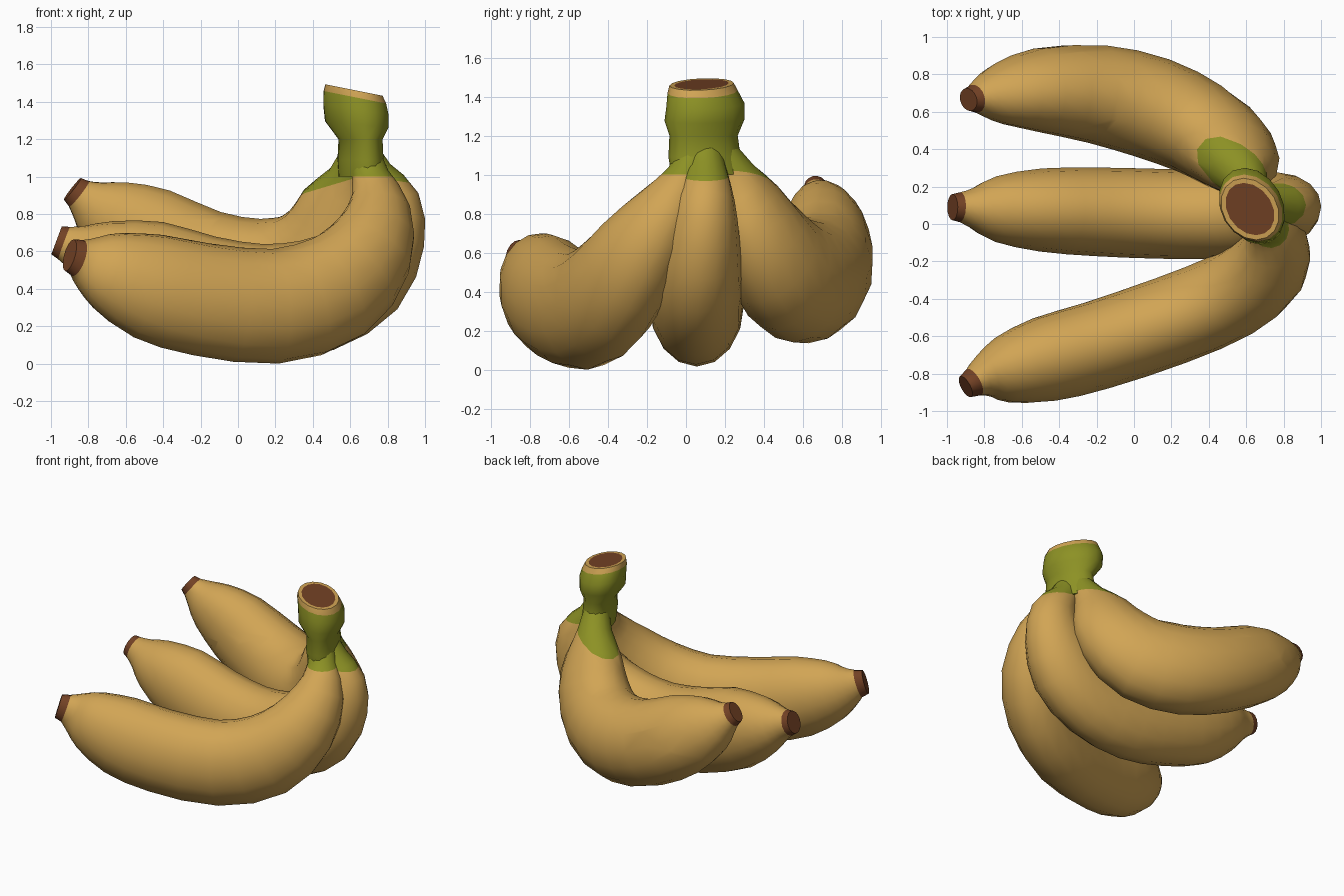
import bpy
import bmesh
from math import cos, sin, pi, radians
from mathutils import Vector

cube = bpy.data.objects.get("Cube")
if cube:
    bpy.data.objects.remove(cube)


def make_material(name, color):
    mat = bpy.data.materials.new(name)
    mat.use_nodes = True
    mat.diffuse_color = color
    mat.node_tree.nodes["Principled BSDF"].inputs["Base Color"].default_value = color
    return mat


MATERIALS = [
    make_material("ripe yellow", (0.64, 0.375, 0.09, 1)),
    make_material("stem green", (0.265, 0.285, 0.018, 1)),
    make_material("dry brown", (0.17, 0.053, 0.018, 1)),
]
YELLOW, GREEN, BROWN = range(3)
SIDES = 16


def loft(bm, rings):
    """Skin a list of rings; returns the bands of faces and the two caps."""
    loops = [[bm.verts.new(p) for p in ring] for ring in rings]
    bands = []
    for a, b in zip(loops, loops[1:]):
        n = len(a)
        bands.append([bm.faces.new((a[i], a[(i + 1) % n], b[(i + 1) % n], b[i]))
                      for i in range(n)])
    caps = bm.faces.new(loops[0]), bm.faces.new(loops[-1])
    bmesh.ops.recalc_face_normals(bm, faces=bm.faces)
    return bands, caps


def finish(bm, name):
    mesh = bpy.data.meshes.new(name)
    bm.to_mesh(mesh)
    bm.free()
    for mat in MATERIALS:
        mesh.materials.append(mat)
    obj = bpy.data.objects.new(name, mesh)
    bpy.context.collection.objects.link(obj)
    bpy.ops.object.select_all(action="DESELECT")
    obj.select_set(True)
    bpy.context.view_layer.objects.active = obj
    bpy.ops.object.shade_smooth_by_angle(angle=radians(48))


def add_midpoints(rows):
    """Put a smoothly curved middle row between neighbours, past the tip."""
    result = rows[:2]
    for i in range(1, len(rows) - 1):
        a, b, c = rows[i - 1], rows[i], rows[i + 1]
        d = rows[min(i + 2, len(rows) - 1)]
        middle = [(9 * (q + r) - p - s) / 16 for p, q, r, s in zip(a, b, c, d)]
        result += [middle, c]
    return result


def banana(name, cut_point, cut_normal, path):
    """Sweep an oval along path rows of x, y, z, tall radius, wide radius."""
    path = add_midpoints(path)
    points = [Vector(row[:3]) for row in path]
    heading = points[-1] - points[0]
    side_axis = Vector((-heading.y, heading.x, 0)).normalized()
    rings = []
    for i, (p, row) in enumerate(zip(points, path)):
        before, after = points[max(i - 1, 0)], points[min(i + 1, len(points) - 1)]
        along = (after - before).normalized()
        side = (side_axis - along * side_axis.dot(along)).normalized()
        up = along.cross(side)
        rings.append([p + up * row[3] * sin(2 * pi * k / SIDES)
                      + side * row[4] * cos(2 * pi * k / SIDES) for k in range(SIDES)])
    bm = bmesh.new()
    bands, caps = loft(bm, rings)
    # dark blossom end
    for face in bands[0] + [caps[0]]:
        face.material_index = BROWN
    # green neck above a slanted cut
    point, normal = Vector(cut_point), Vector(cut_normal)
    bmesh.ops.bisect_plane(bm, geom=bm.verts[:] + bm.edges[:] + bm.faces[:],
                           plane_co=point, plane_no=normal)
    for face in bm.faces:
        c = face.calc_center_median()
        if (c - point).dot(normal) > 0 and c.x > 0.3:
            face.material_index = GREEN
    finish(bm, name)


# Three fruits, each listed from blossom end to neck
banana("front_banana", (0.7, 0, 1.0), (0, 0, 1), [
    (-0.90, -0.87, 0.58, 0.088, 0.063), (-0.855, -0.845, 0.565, 0.102, 0.08),
    (-0.79, -0.81, 0.535, 0.155, 0.12), (-0.69, -0.78, 0.495, 0.22, 0.18),
    (-0.48, -0.725, 0.415, 0.288, 0.229), (-0.20, -0.65, 0.345, 0.303, 0.238),
    (0.20, -0.515, 0.307, 0.307, 0.24), (0.52, -0.38, 0.405, 0.30, 0.235),
    (0.705, -0.24, 0.61, 0.25, 0.215), (0.755, -0.095, 0.83, 0.175, 0.155),
    (0.71, 0.0, 1.0, 0.105, 0.095), (0.66, 0.06, 1.18, 0.08, 0.08)])
banana("middle_banana", (0.8, 0.1, 0.985), (0.15, 0, 1), [
    (-0.97, 0.09, 0.66, 0.08, 0.07), (-0.93, 0.09, 0.645, 0.092, 0.08),
    (-0.86, 0.085, 0.62, 0.125, 0.11), (-0.74, 0.08, 0.575, 0.20, 0.175),
    (-0.50, 0.075, 0.485, 0.29, 0.222), (-0.20, 0.065, 0.385, 0.305, 0.237),
    (0.12, 0.055, 0.328, 0.312, 0.24), (0.42, 0.05, 0.365, 0.305, 0.237),
    (0.66, 0.06, 0.495, 0.28, 0.228), (0.785, 0.085, 0.70, 0.222, 0.19),
    (0.80, 0.10, 0.87, 0.17, 0.15), (0.72, 0.10, 1.02, 0.105, 0.11),
    (0.65, 0.09, 1.18, 0.08, 0.08)])
banana("back_banana", (0.6, 0.25, 0.985), (-0.3, 0, 1), [
    (-0.885, 0.665, 0.935, 0.075, 0.06), (-0.85, 0.67, 0.908, 0.088, 0.075),
    (-0.80, 0.68, 0.87, 0.125, 0.11), (-0.70, 0.695, 0.80, 0.205, 0.165),
    (-0.50, 0.715, 0.685, 0.28, 0.225), (-0.20, 0.695, 0.53, 0.303, 0.265),
    (0.10, 0.62, 0.455, 0.32, 0.275), (0.35, 0.51, 0.495, 0.32, 0.258),
    (0.50, 0.40, 0.66, 0.285, 0.228), (0.555, 0.315, 0.845, 0.23, 0.175),
    (0.60, 0.235, 1.0, 0.12, 0.12), (0.64, 0.15, 1.16, 0.08, 0.08)])

# Shared stem: rows of z, centre x, centre y, x radius, y radius, tilt of the ring
stem_rows = [
    (1.0, 0.66, 0.11, 0.12, 0.185, 0), (1.09, 0.655, 0.095, 0.118, 0.185, 0),
    (1.20, 0.655, 0.09, 0.113, 0.175, 0), (1.28, 0.635, 0.095, 0.167, 0.205, -0.1),
    (1.36, 0.63, 0.10, 0.172, 0.20, -0.15), (1.425, 0.625, 0.085, 0.166, 0.18, -0.2),
    (1.463, 0.62, 0.08, 0.152, 0.165, -0.2)]
SKEW = -0.2
stem_rings = []
for z, cx, cy, rx, ry, tilt in stem_rows:
    ring = []
    for k in range(SIDES):
        a = 2 * pi * k / SIDES
        dy = ry * sin(a)
        dx = rx * cos(a) + SKEW * dy
        ring.append(Vector((cx + dx, cy + dy, z + tilt * dx)))
    stem_rings.append(ring)
bm = bmesh.new()
bands, caps = loft(bm, stem_rings)
for face in bm.faces:
    face.material_index = GREEN
for face in bands[-1] + [caps[1]]:
    face.material_index = YELLOW
# brown cut end inside a pale rim
rim = bmesh.ops.inset_region(bm, faces=[caps[1]], thickness=0.025)
for face in rim["faces"]:
    face.material_index = YELLOW
caps[1].material_index = BROWN
finish(bm, "stem")
